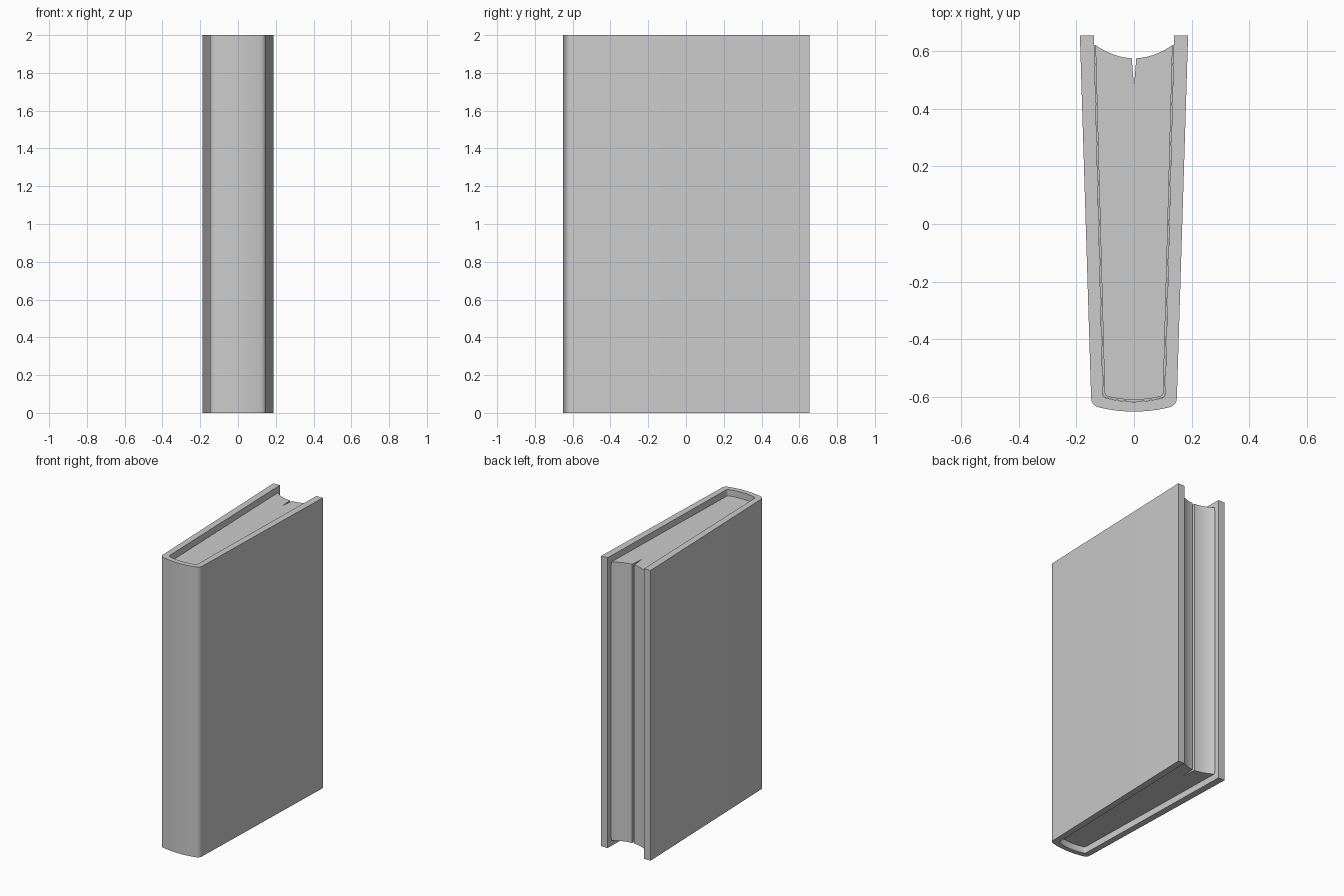
import bpy, bmesh, math

cube = bpy.data.objects.get("Cube")
if cube:
    bpy.data.objects.remove(cube, do_unlink=True)

grey = bpy.data.materials.new("plain grey")
grey.use_nodes = True
colour = (0.6, 0.6, 0.6, 1)
grey.diffuse_color = colour
grey.node_tree.nodes["Principled BSDF"].inputs["Base Color"].default_value = colour


def mirrored(half):
    """Half profile running from the +x end to the centre line, mirrored to -x."""
    return half + [(-x, y) for x, y in reversed(half) if x > 0]


def spine_path(back_x, back_y, side_x, side_y, radius, front_y):
    """Straight board, rounded corner, then a bulging spine down to the centre."""
    pts = [(back_x, back_y)]
    for i in range(7):
        a = math.radians(80 * i / 6)
        pts.append((side_x - radius + radius * math.cos(a),
                    side_y - radius * math.sin(a)))
    x0, y0 = pts[-1]
    for i in range(1, 7):
        t = 1 - i / 6
        pts.append((x0 * t, front_y + (y0 - front_y) * t * t))
    return pts


def extrude(name, outline, z0, z1):
    bm = bmesh.new()
    base = bm.faces.new([bm.verts.new((x, y, z0)) for x, y in outline])
    top = bmesh.ops.extrude_face_region(bm, geom=[base])["geom"]
    verts = [v for v in top if isinstance(v, bmesh.types.BMVert)]
    bmesh.ops.translate(bm, vec=(0, 0, z1 - z0), verts=verts)
    bmesh.ops.recalc_face_normals(bm, faces=bm.faces)
    mesh = bpy.data.meshes.new(name)
    bm.to_mesh(mesh)
    bm.free()
    obj = bpy.data.objects.new(name, mesh)
    bpy.context.collection.objects.link(obj)
    mesh.materials.append(grey)
    bpy.ops.object.select_all(action="DESELECT")
    obj.select_set(True)
    bpy.context.view_layer.objects.active = obj
    bpy.ops.object.shade_smooth_by_angle(angle=math.radians(35))


# Wrap-around cover with rounded spine
outer = mirrored(spine_path(0.188, 0.655, 0.149, -0.605, 0.033, -0.652))
inner = mirrored(spine_path(0.139, 0.655, 0.108, -0.59, 0.015, -0.618))
extrude("cover", outer + inner[::-1], 0, 2)

# Thin lining between the cover and the pages
lining = mirrored(spine_path(0.138, 0.62, 0.107, -0.59, 0.015, -0.617))
pages_skin = mirrored(spine_path(0.132, 0.62, 0.1, -0.585, 0.012, -0.609))
extrude("lining", lining + pages_skin[::-1], 0.06, 1.94)

# Page block with hollow fore edge and a narrow opening in the middle
fore_half = [(0.134 * t, 0.576 + 0.046 * t * t)
             for t in (0.06, 0.2, 0.35, 0.5, 0.65, 0.8, 0.9, 1)]
fore = [(0, 0.48)] + fore_half
block = mirrored(spine_path(0.134, 0.622, 0.102, -0.587, 0.013, -0.611))
fore_edge = [(-x, y) for x, y in fore_half[-2::-1]] + fore[:-1]
extrude("pages", block + fore_edge, 0.04, 1.96)
